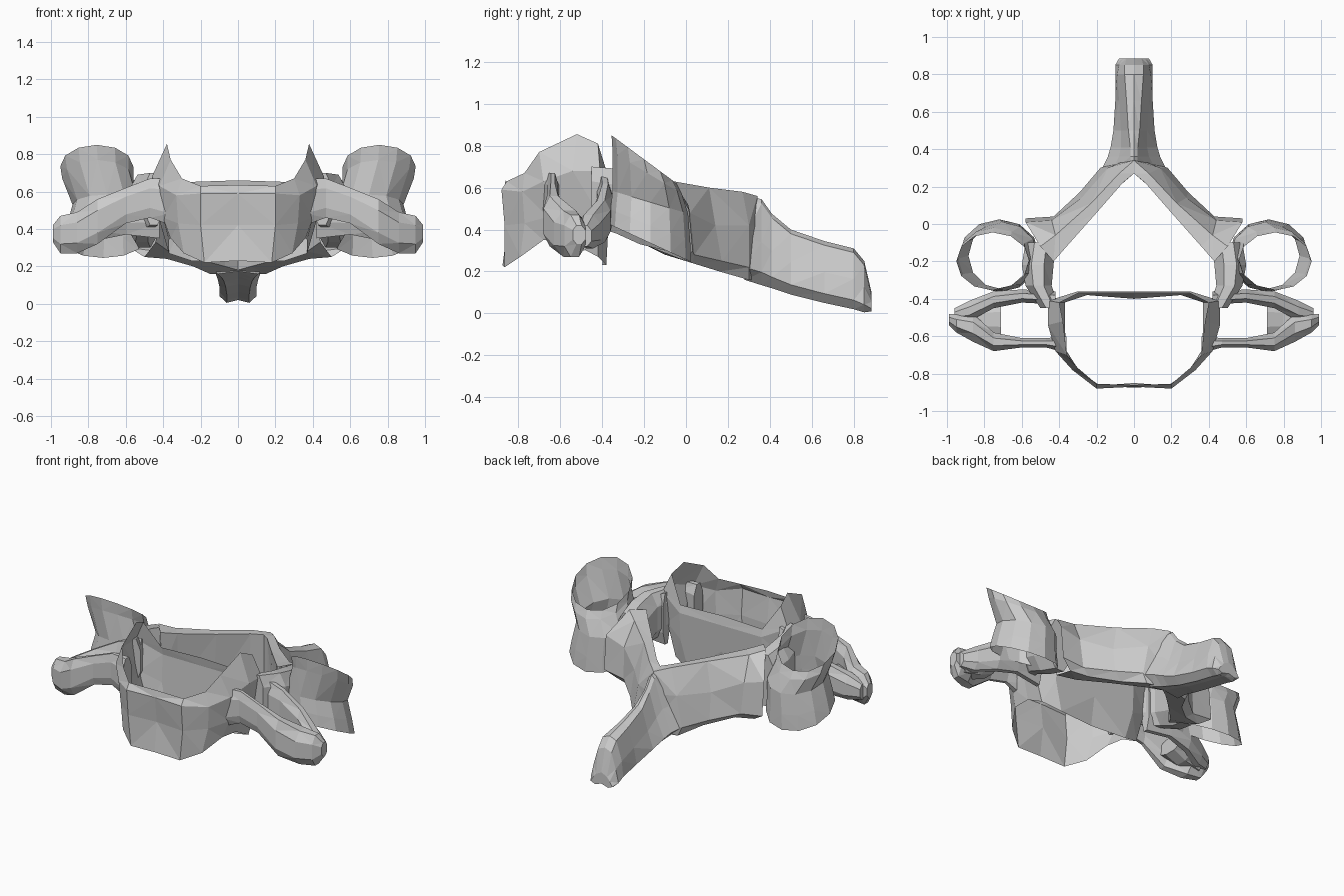
import bpy, bmesh


def loft(name, rings, closed=True, caps=True, mirror=True):
    """Skin a list of equal-length point rings; mirror across x."""
    bm = bmesh.new()
    vs = [[bm.verts.new(p) for p in r] for r in rings]
    n = len(rings[0])
    for a, b in zip(vs, vs[1:]):
        for i in range(n if closed else n - 1):
            j = (i + 1) % n
            bm.faces.new((a[i], a[j], b[j], b[i]))
    if caps:
        bm.faces.new(vs[0])
        bm.faces.new(vs[-1])
    if mirror:
        geo = bm.verts[:] + bm.edges[:] + bm.faces[:]
        bmesh.ops.mirror(bm, geom=geo, axis='X', merge_dist=0.001)
    bmesh.ops.triangulate(bm, faces=bm.faces[:])
    bmesh.ops.recalc_face_normals(bm, faces=bm.faces[:])
    me = bpy.data.meshes.new(name)
    bm.to_mesh(me)
    bm.free()
    ob = bpy.data.objects.new(name, me)
    bpy.context.collection.objects.link(ob)
    return ob


def slab(pos, a0, a1, z0, z1, axis='x'):
    """Chamfered rectangular section across the x or y axis."""
    da, dz = (a1 - a0) * 0.3, (z1 - z0) * 0.25
    pts = [(a0 + da, z0), (a1 - da, z0), (a1, z0 + dz), (a1, z1 - dz),
           (a1 - da, z1), (a0 + da, z1), (a0, z1 - dz), (a0, z0 + dz)]
    return [(pos, a, z) if axis == 'x' else (a, pos, z) for a, z in pts]


# Vertebral body: open tube with raised side lips (half outline, mirrored)
body = [
    [(0, -.86, .635), (.2, -.855, .63), (.3, -.77, .67), (.36, -.7, .77),
     (.38, -.52, .855), (.4, -.42, .81), (.3, -.37, .65), (0, -.37, .66)],
    [(0, -.87, .59), (.2, -.88, .59), (.33, -.78, .58), (.42, -.68, .63),
     (.46, -.54, .68), (.46, -.41, .68), (.3, -.36, .6), (0, -.36, .6)],
    [(0, -.85, .42), (.2, -.865, .42), (.32, -.77, .43), (.4, -.66, .46),
     (.41, -.54, .48), (.43, -.42, .48), (.3, -.37, .42), (0, -.37, .42)],
    [(0, -.875, .23), (.18, -.865, .22), (.29, -.79, .27), (.36, -.68, .35),
     (.37, -.55, .34), (.37, -.42, .27), (.25, -.38, .23), (0, -.4, .23)],
]
loft("vertebral_body", body, closed=False, caps=False)

# Transverse processes: front bar, rear bar and gutter floor around the opening
loft("front_bar", [slab(*s) for s in (
    (.36, -.69, -.6, .42, .67), (.47, -.66, -.61, .46, .67),
    (.6, -.66, -.61, .43, .62), (.75, -.68, -.58, .32, .56),
    (.86, -.63, -.48, .27, .49), (.95, -.58, -.48, .27, .47),
    (.99, -.54, -.48, .33, .42))])
loft("rear_bar", [slab(*s) for s in (
    (.42, -.43, -.36, .35, .69), (.6, -.42, -.35, .37, .62),
    (.75, -.45, -.36, .34, .54), (.88, -.52, -.41, .31, .47),
    (.96, -.52, -.45, .32, .42))])
loft("gutter_floor", [slab(*s) for s in (
    (.71, -.61, -.41, .36, .46), (.8, -.6, -.42, .32, .43),
    (.92, -.54, -.46, .3, .42))])

# Pedicles joining the body to the joint pillars
loft("pedicle", [slab(*s, 'y') for s in (
    (-.45, .4, .5, .42, .7), (-.33, .44, .58, .38, .69),
    (-.22, .43, .6, .33, .67), (-.1, .42, .58, .3, .64))])

# Joint pillars: open tubes with sloping rims
from math import cos, sin, tau


def rim(cx, cy, rx, ry, z, slope, n=12):
    return [(cx + rx * cos(tau * i / n), cy + ry * sin(tau * i / n),
             z - slope * ry * sin(tau * i / n)) for i in range(n)]


loft("joint_pillar", [
    rim(.755, -.2, .195, .155, .735, .74),
    rim(.75, -.185, .19, .165, .67, .6),
    rim(.7, -.17, .185, .18, .53, .3),
    rim(.715, -.17, .2, .19, .42, .4),
    rim(.72, -.17, .215, .195, .335, .46)], caps=False)

# Arch plates behind the canal
loft("lamina", [
    [(.43, -.2, .65), (.5, -.12, .66), (.58, .01, .52), (.58, .03, .3),
     (.5, 0, .25), (.44, -.2, .33)],
    [(.36, -.12, .63), (.42, -.06, .63), (.44, .02, .48), (.43, .04, .28),
     (.38, .03, .24), (.37, -.1, .28)],
    [(.2, .06, .6), (.23, .11, .6), (.28, .14, .42), (.29, .17, .25),
     (.24, .16, .2), (.22, .06, .24)],
    [(.06, .22, .58), (.08, .27, .58), (.14, .3, .42), (.18, .3, .22),
     (.15, .3, .16), (.07, .21, .2)],
    [(0, .27, .57), (0, .34, .56), (0, .36, .42), (0, .36, .22),
     (0, .34, .16), (0, .27, .18)]], caps=False)

# Spinous process with a slightly forked tip
spine = []
for y, wt, wm, w, zt, zb in ((.28, .02, .12, .18, .56, .16),
                             (.36, .02, .08, .14, .545, .135),
                             (.41, .02, .07, .125, .475, .12),
                             (.5, .03, .07, .11, .4, .09),
                             (.66, .04, .08, .1, .345, .05),
                             (.8, .05, .09, .1, .31, .02),
                             (.85, .05, .08, .1, .25, .005),
                             (.885, .04, .06, .08, .1, .01)):
    zm, zl = zb + (zt - zb) * .5, zb + (zt - zb) * .15
    spine.append([(0, y, zt), (wt, y, zt - .02), (wm, y, zm), (w, y, zl),
                  (w * .6, y, zb), (0, y, zb + .015), (-w * .6, y, zb),
                  (-w, y, zl), (-wm, y, zm), (-wt, y, zt - .02)])
loft("spinous_process", spine, mirror=False)
